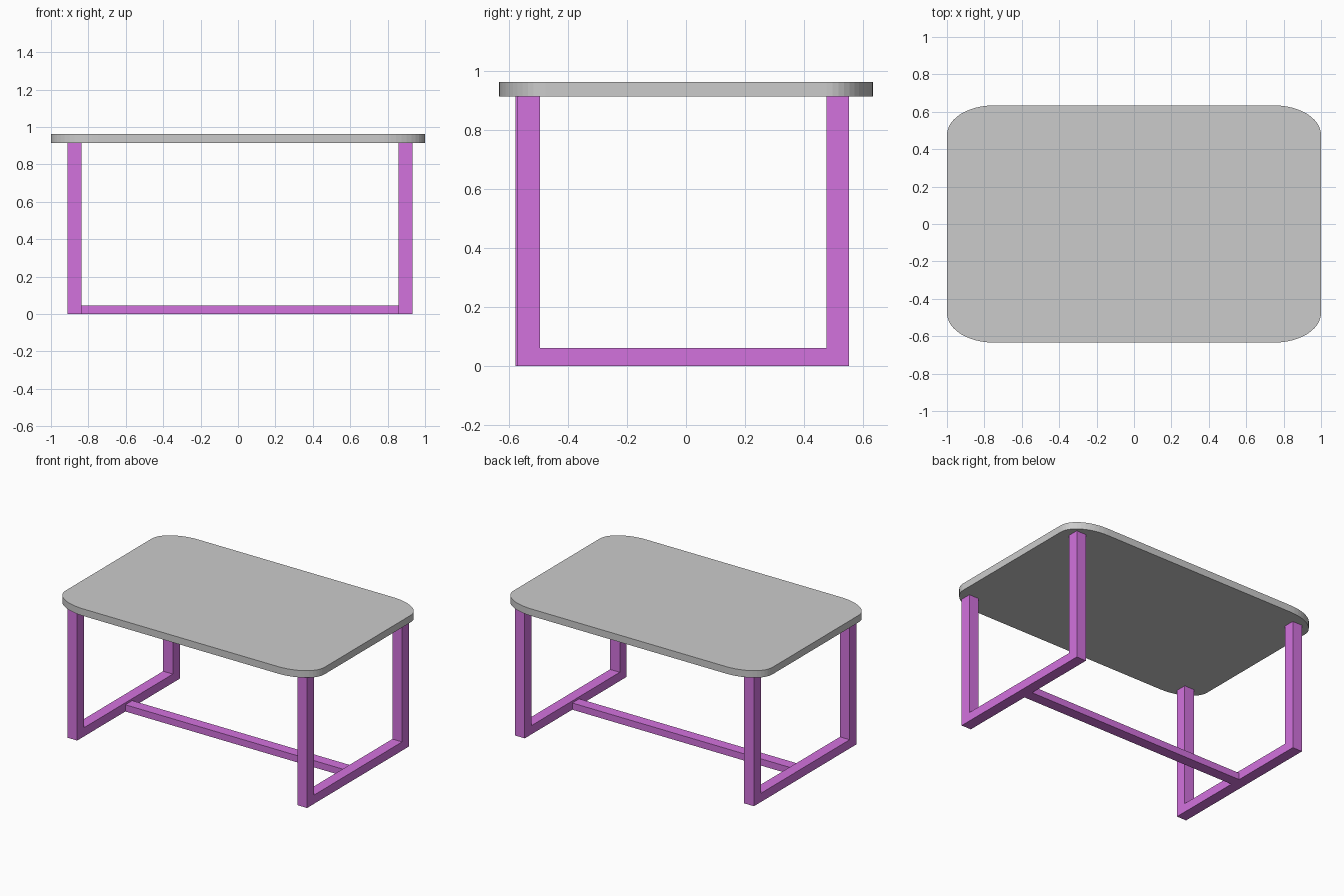
import bpy, bmesh, math

if "Cube" in bpy.data.objects:
    bpy.data.objects.remove(bpy.data.objects["Cube"])

TOP_Z, UNDER_Z = 0.963, 0.914
LEG_W = 0.076

magenta = bpy.data.materials.new("magenta_paint")
magenta.diffuse_color = (0.65, 0.17, 0.73, 1)
magenta.use_nodes = True
magenta.node_tree.nodes["Principled BSDF"].inputs["Base Color"].default_value = magenta.diffuse_color


def extrude_profile(name, points, offset, material=None):
    """Solid made by sweeping a closed outline along a straight offset."""
    bm = bmesh.new()
    face = bm.faces.new([bm.verts.new(p) for p in points])
    swept = bmesh.ops.extrude_face_region(bm, geom=[face])
    verts = [v for v in swept["geom"] if isinstance(v, bmesh.types.BMVert)]
    bmesh.ops.translate(bm, verts=verts, vec=offset)
    bmesh.ops.recalc_face_normals(bm, faces=bm.faces)
    mesh = bpy.data.meshes.new(name)
    bm.to_mesh(mesh)
    bm.free()
    obj = bpy.data.objects.new(name, mesh)
    bpy.context.collection.objects.link(obj)
    if material:
        mesh.materials.append(material)
    return obj


# Tabletop: rectangle with elliptical corners
HX, HY, RX, RY, SEGMENTS = 1.0, 0.634, 0.25, 0.158, 12
outline = []
for corner, (sx, sy) in enumerate([(1, 1), (-1, 1), (-1, -1), (1, -1)]):
    for i in range(SEGMENTS + 1):
        a = math.pi / 2 * (corner + i / SEGMENTS)
        outline.append((sx * (HX - RX) + RX * math.cos(a),
                        sy * (HY - RY) + RY * math.sin(a), UNDER_Z))
extrude_profile("tabletop", outline, (0, 0, TOP_Z - UNDER_Z))


# End frames: two legs joined by a floor bar
def leg_frame(name, x, front, back, bar_height=0.061):
    profile = [(front, 0), (back, 0), (back, UNDER_Z), (back - LEG_W, UNDER_Z),
               (back - LEG_W, bar_height), (front + LEG_W, bar_height),
               (front + LEG_W, UNDER_Z), (front, UNDER_Z)]
    extrude_profile(name, [(x, y, z) for y, z in profile], (0.075, 0, 0), magenta)


leg_frame("left_leg_frame", -0.912, -0.578, 0.553)
leg_frame("right_leg_frame", 0.858, -0.571, 0.553)

# Stretcher along the floor between the end frames
y0, y1, h = -0.047, 0.029, 0.047
extrude_profile("floor_stretcher",
                [(-0.837, y0, 0), (-0.837, y1, 0), (-0.837, y1, h), (-0.837, y0, h)],
                (1.695, 0, 0), magenta)
